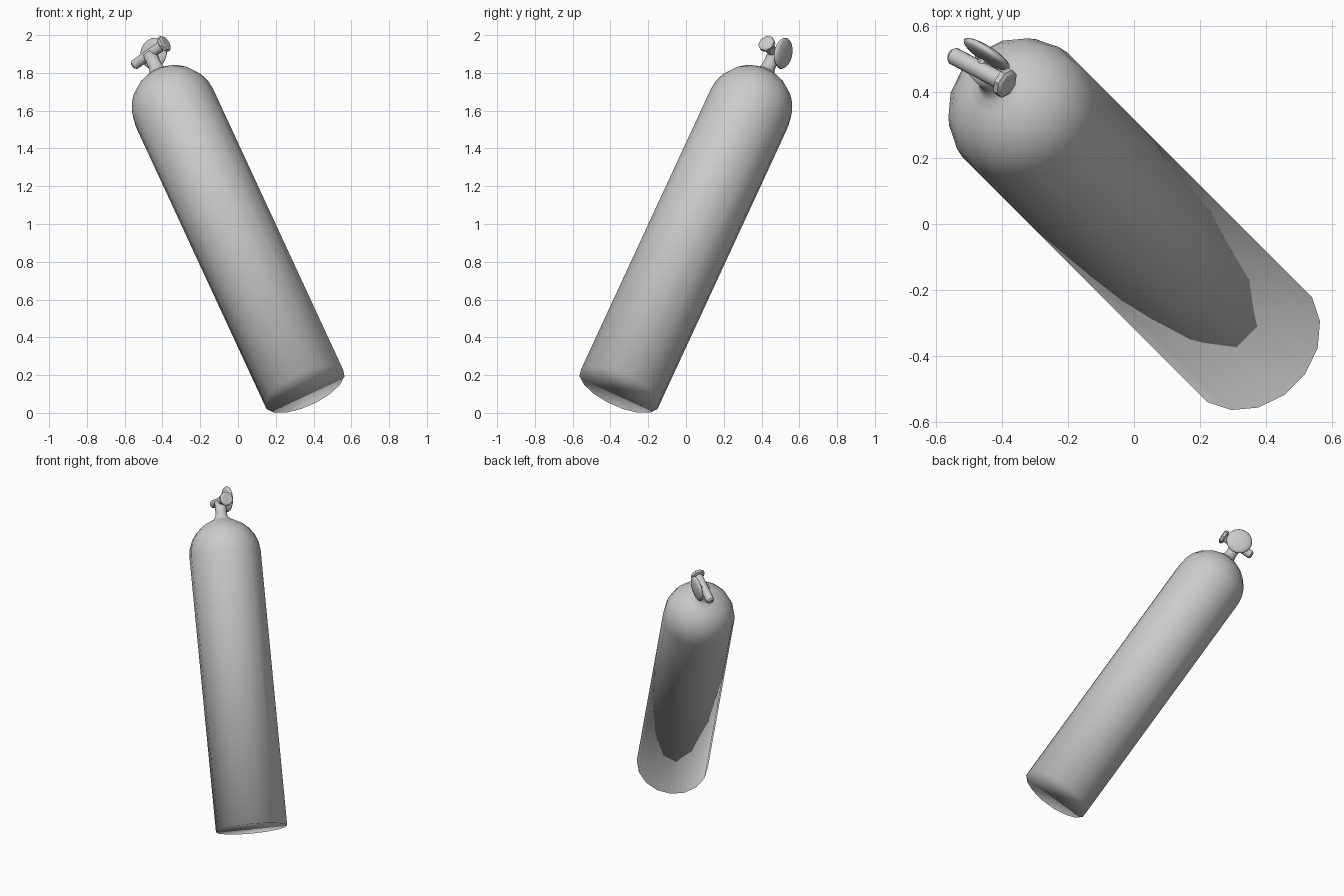
import bpy, bmesh
from math import sin, cos, pi, radians
from mathutils import Vector, Matrix

if "Cube" in bpy.data.objects:
    bpy.data.objects.remove(bpy.data.objects["Cube"])

BASE = Vector((0.354, -0.354, 0.124))            # centre of the tank's foot
AXIS = Vector((-0.463, 0.463, 1)).normalized()   # leaning tank axis
DOWN = AXIS.cross(Vector((0.707, 0.707, 0))).normalized()
FACE = Vector((0.536, 0.833, -0.138))
FACE = (FACE - AXIS * FACE.dot(AXIS)).normalized()   # handwheel direction
SIDE = FACE.cross(AXIS).normalized()                 # valve body direction


def lathe(name, profile, origin, axis, ref, sides, phase=0.0, sharp=None):
    """Spin (radius, height) points round an axis; radius 0 makes a pole."""
    u = (ref - axis * ref.dot(axis)).normalized()
    v = axis.cross(u)
    bm = bmesh.new()
    rings = []
    for r, h in profile:
        c = origin + axis * h
        if r == 0:
            rings.append([bm.verts.new(c)])
        else:
            rings.append([bm.verts.new(c + (u * cos(t) + v * sin(t)) * r)
                          for t in (phase + 2 * pi * i / sides for i in range(sides))])
    for a, b in zip(rings, rings[1:]):
        for i in range(sides):
            j = (i + 1) % sides
            quad = [a[i % len(a)], a[j % len(a)], b[j % len(b)], b[i % len(b)]]
            bm.faces.new(list(dict.fromkeys(quad)))
    for ring in (rings[0], rings[-1]):
        if len(ring) > 1:
            bm.faces.new(ring)
    bmesh.ops.recalc_face_normals(bm, faces=bm.faces)
    me = bpy.data.meshes.new(name)
    bm.to_mesh(me)
    bm.free()
    ob = bpy.data.objects.new(name, me)
    bpy.context.collection.objects.link(ob)
    me.shade_smooth()
    if sharp:
        me.set_sharp_from_angle(angle=radians(sharp))
    return ob


# Tank: straight wall, round shoulder, flared neck and stem
R, L = 0.229, 1.78
profile = [(R, 0)]
profile += [(R * cos(t), L + R * sin(t)) for t in (radians(d) for d in (0, 14, 28, 42, 56, 68))]
profile += [(0.055, L + 0.226), (0.04, L + 0.245), (0.036, L + 0.27), (0.036, L + 0.345)]
lathe("tank", profile, BASE, AXIS, DOWN, 16, pi / 16)

# Valve body: cross tube on top of the stem
hub = BASE + AXIS * 2.122
lathe("valve_body", [(0.018, -0.115), (0.027, -0.105), (0.027, 0.1)],
      hub, SIDE, AXIS, 12, 0, 40)

# Octagonal outlet knob at one end of the valve body
lathe("outlet_knob", [(0.036, 0.088), (0.046, 0.094), (0.046, 0.11), (0.036, 0.117)],
      hub, SIDE, AXIS, 8, pi / 8, 30)

# Lens-shaped handwheel and its short spindle
wheel = [(0.083 * sin(t), 0.05 - 0.022 * cos(t)) for t in (pi * i / 10 for i in range(1, 10))]
lathe("handwheel", [(0, 0.028)] + wheel + [(0, 0.072)],
      BASE + AXIS * 2.136, FACE, AXIS, 20)
lathe("handwheel_spindle", [(0.015, 0), (0.015, 0.04)], BASE + AXIS * 2.13, FACE, AXIS, 8, 0, 40)
